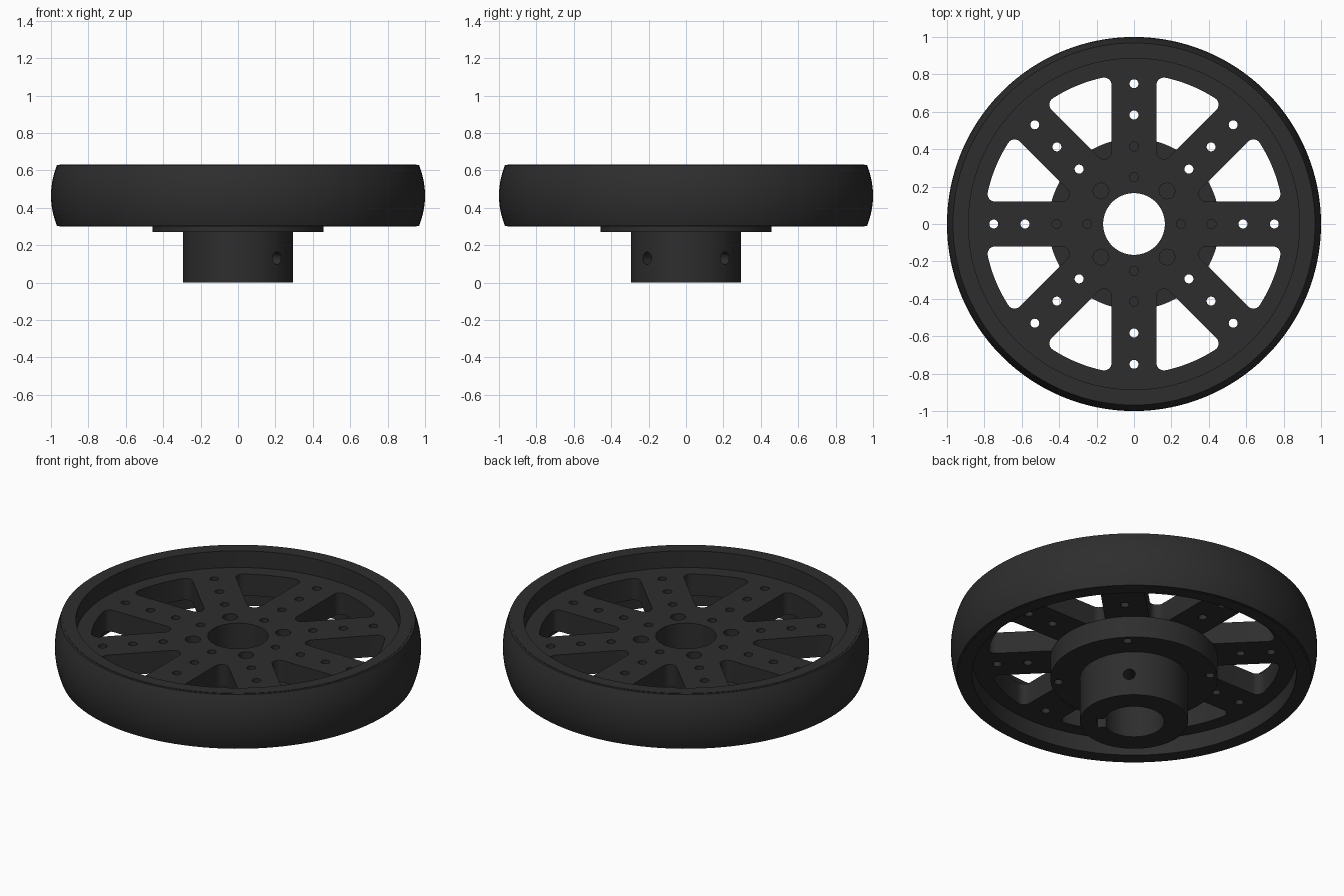
import bpy, bmesh
from math import pi, sin, cos, asin, radians
from mathutils import Matrix, Vector

if "Cube" in bpy.data.objects:
    bpy.data.objects.remove(bpy.data.objects["Cube"])

dark = bpy.data.materials.new("dark_grey")
dark.diffuse_color = (0.027, 0.027, 0.027, 1)
dark.use_nodes = True
dark.node_tree.nodes["Principled BSDF"].inputs["Base Color"].default_value = dark.diffuse_color


def finish(name, bm):
    bmesh.ops.recalc_face_normals(bm, faces=bm.faces)
    me = bpy.data.meshes.new(name)
    bm.to_mesh(me)
    bm.free()
    ob = bpy.data.objects.new(name, me)
    bpy.context.collection.objects.link(ob)
    me.materials.append(dark)
    return ob


def lathe(name, profile, n=128):
    """Revolve a closed (radius, z) profile around z."""
    bm = bmesh.new()
    rings = [[bm.verts.new((r * cos(2 * pi * i / n), r * sin(2 * pi * i / n), z))
              for r, z in profile] for i in range(n)]
    m = len(profile)
    for i in range(n):
        a, b = rings[i], rings[(i + 1) % n]
        for j in range(m):
            k = (j + 1) % m
            bm.faces.new((a[j], b[j], b[k], a[k]))
    return finish(name, bm)


def prism(bm, pts, z0, z1, mat=Matrix()):
    lo = [bm.verts.new(mat @ Vector((x, y, z0))) for x, y in pts]
    hi = [bm.verts.new(mat @ Vector((x, y, z1))) for x, y in pts]
    bm.faces.new(lo[::-1])
    bm.faces.new(hi)
    for i in range(len(pts)):
        k = (i + 1) % len(pts)
        bm.faces.new((lo[i], lo[k], hi[k], hi[i]))


def arc(cx, cy, r, a0, a1, n):
    return [(cx + r * cos(a0 + (a1 - a0) * i / n), cy + r * sin(a0 + (a1 - a0) * i / n))
            for i in range(n + 1)]


def circle(cx, cy, r, n=24):
    return arc(cx, cy, r, 0, 2 * pi, n)[:-1]


def cut(ob, bm):
    cutter = finish("cutter", bm)
    cutter.hide_render = True
    mod = ob.modifiers.new("cut", 'BOOLEAN')
    mod.operation, mod.solver, mod.object = 'DIFFERENCE', 'EXACT', cutter
    bpy.context.view_layer.objects.active = ob
    bpy.ops.object.modifier_apply(modifier=mod.name)
    bpy.data.objects.remove(cutter)


def polar(r, a):
    return r * cos(a), r * sin(a)


BORE, Z0, Z1 = 0.165, 0.40, 0.53

# spoked disc with its rim
wheel = lathe("spoked_wheel", [
    (BORE, Z0), (0.885, Z0), (0.885, 0.30), (0.955, 0.30),
    (0.955, 0.63), (0.885, 0.63), (0.885, Z1), (BORE, Z1)])

# rounded openings between the eight spokes
w, R, f, h = 0.12, 0.80, 0.04, radians(22.5)
ax = (w + f) / sin(h)
phi = h - asin((w + f) / (R - f))
side = h + pi / 2
cx, cy = polar(R - f, phi)
outline = (arc(ax, 0, f, side, 2 * pi - side, 10)
           + arc(cx, -cy, f, -side, -phi, 8)
           + arc(0, 0, R, -phi, phi, 12)[1:-1]
           + arc(cx, cy, f, phi, side, 8))
bm = bmesh.new()
for i in range(8):
    prism(bm, outline, 0.35, 0.58, Matrix.Rotation(h + i * pi / 4, 4, 'Z'))
# bolt holes along each spoke
for i in range(8):
    a = i * pi / 4
    for r in (0.25, 0.415, 0.583, 0.75):
        size = 0.042 if (i % 2 and r == 0.25) else 0.024
        prism(bm, circle(*polar(r, a), size), 0.35, 0.58)
cut(wheel, bm)

# tyre with crowned tread
crown = [(0.972 + 0.028 * (1 - t * t), 0.465 + 0.152 * t)
         for t in [i / 6 - 1 for i in range(13)]]
tyre = lathe("tyre", [(0.95, 0.302)] + [(0.968, 0.302)] + crown
             + [(0.968, 0.628), (0.95, 0.628)])

# hub with flange
hub = lathe("hub", [(BORE, 0), (0.295, 0), (0.295, 0.27), (0.457, 0.27),
                    (0.457, Z0), (BORE, Z0)])
# flange through holes on the diagonals
bm = bmesh.new()
for i in range(4):
    prism(bm, circle(*polar(0.415, pi / 4 + i * pi / 2), 0.024), 0.2, 0.5)
cut(hub, bm)
# keyway
bm = bmesh.new()
prism(bm, [(0.1, -0.045), (0.203, -0.045), (0.203, 0.045), (0.1, 0.045)], -0.1, 0.37,
      Matrix.Rotation(-pi / 4, 4, 'Z'))
cut(hub, bm)
# set screw holes
bm = bmesh.new()
for a in (-pi / 4, pi / 4):
    prism(bm, circle(0, 0, 0.033), 0.1, 0.4,
          Matrix.Translation((0, 0, 0.13)) @ Matrix.Rotation(a, 4, 'Z')
          @ Matrix.Rotation(pi / 2, 4, 'Y'))
cut(hub, bm)

bpy.ops.object.select_all(action='DESELECT')
for ob in (wheel, tyre, hub):
    ob.select_set(True)
bpy.context.view_layer.objects.active = wheel
bpy.ops.object.shade_smooth_by_angle(angle=radians(30))
